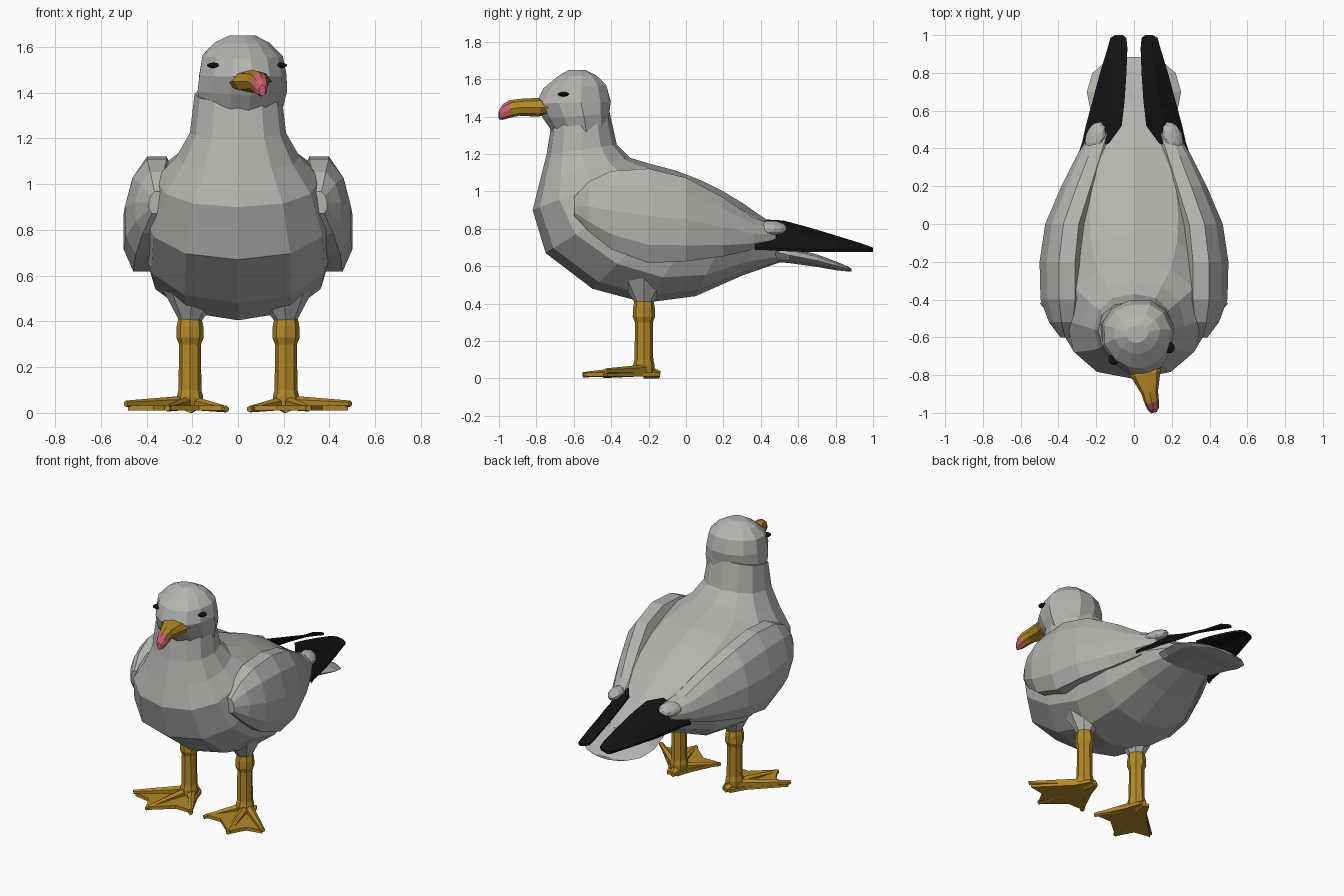
import bpy, bmesh, math
from math import sin, cos, pi, radians
from mathutils import Vector, Matrix
from mathutils.bvhtree import BVHTree

if "Cube" in bpy.data.objects:
    bpy.data.objects.remove(bpy.data.objects["Cube"])


def material(name, rgb):
    m = bpy.data.materials.new(name)
    m.use_nodes = True
    m.diffuse_color = (*rgb, 1)
    m.node_tree.nodes["Principled BSDF"].inputs["Base Color"].default_value = (*rgb, 1)
    return m


GREY = material("grey feathers", (0.45, 0.45, 0.43))
BLACK = material("black", (0.006, 0.006, 0.007))
YELLOW = material("ochre yellow", (0.45, 0.25, 0.02))
PINK = material("pink beak tip", (0.6, 0.12, 0.15))


def finish(name, bm, *mats):
    bmesh.ops.recalc_face_normals(bm, faces=bm.faces)
    me = bpy.data.meshes.new(name)
    bm.to_mesh(me)
    bm.free()
    for m in mats:
        me.materials.append(m)
    ob = bpy.data.objects.new(name, me)
    bpy.context.collection.objects.link(ob)
    return ob


def loft(rings):
    """Skin a list of closed rings and cap both ends."""
    bm = bmesh.new()
    loops = [[bm.verts.new(p) for p in r] for r in rings]
    n = len(loops[0])
    for a, b in zip(loops, loops[1:]):
        for i in range(n):
            j = (i + 1) % n
            bm.faces.new((a[i], a[j], b[j], b[i]))
    bm.faces.new(loops[0])
    bm.faces.new(loops[-1])
    return bm


def power(v, e):
    return math.copysign(abs(v) ** e, v)


def slice_ring(ay, az, by, bz, w, n=12, e=0.88, taper=0.0):
    """Ring between a front/bottom point and a back/top point, half width w."""
    a, b = Vector((0, ay, az)), Vector((0, by, bz))
    ring = []
    for i in range(n):
        t = 2 * pi * i / n
        c, s = power(cos(t), e), power(sin(t), e)
        p = (a + b) / 2 + (a - b) / 2 * c
        p.x = w * s * (1 - taper * max(0, cos(t)))
        ring.append(p)
    return ring


def cross_ring(x, y, z, hw, hh, n=10, lean=0.0):
    """Upright ring facing along y, leaning inwards with height."""
    ring = []
    for i in range(n):
        t = 2 * pi * i / n
        dz = hh * sin(t)
        ring.append(Vector((x + hw * power(cos(t), 0.85) - lean * dz, y, z + dz)))
    return ring


# Body, from neck to rump
body = [(-.72, 1.36, -.41, 1.43, .19), (-.745, 1.2, -.37, 1.25, .21),
        (-.78, 1.06, -.30, 1.18, .27), (-.82, .9, -.2, 1.15, .36),
        (-.75, .67, -.05, 1.11, .42), (-.5, .48, .08, 1.06, .43),
        (-.22, .405, .2, 1.0, .41), (.05, .44, .3, .94, .36),
        (.3, .55, .4, .87, .27), (.5, .62, .55, .77, .19),
        (.65, .63, .66, .68, .14)]
finish("body", loft([slice_ring(*r) for r in body]), GREY)

# Tail fan
tail = [(.38, .17, .70, .07), (.55, .22, .66, .045), (.7, .25, .63, .035),
        (.8, .22, .603, .025), (.86, .15, .587, .015), (.885, .06, .58, .008)]
finish("tail", loft([cross_ring(0, y, z, w, h) for y, w, z, h in tail]), GREY)

# Head and beak, turned a little to the left
turn = Matrix.Translation((0, -.5, 0)) @ Matrix.Rotation(radians(12), 4, "Z") \
    @ Matrix.Translation((0, .5, 0))
head = [(-.72, 1.32, -.42, 1.30, .18), (-.77, 1.39, -.41, 1.42, .2),
        (-.81, 1.47, -.40, 1.48, .195), (-.77, 1.55, -.425, 1.57, .18),
        (-.69, 1.615, -.48, 1.62, .125), (-.63, 1.65, -.54, 1.65, .06)]
bm = loft([slice_ring(*r, taper=.25) for r in head])
bm.transform(turn)
surface = BVHTree.FromBMesh(bm)
finish("head", bm, GREY)

beak = [(-.71, 1.44, .12, .025), (-.8, 1.45, .08, .05), (-.9, 1.45, .045, .045),
        (-.955, 1.44, .038, .047), (-.99, 1.425, .03, .042), (-1.01, 1.41, .015, .025)]
bm = loft([cross_ring(0, y, z, w, h, n=8) for y, z, w, h in beak])
bm.faces.ensure_lookup_table()
for f in bm.faces:
    f.material_index = int(f.calc_center_median().y < -.955)
bm.transform(turn)
finish("beak", bm, YELLOW, PINK)

wing = [(-.6, .36, .92, .03, .05), (-.52, .37, .92, .08, .14), (-.4, .38, .90, .115, .22),
        (-.2, .385, .87, .115, .265), (0, .36, .85, .11, .235), (.2, .285, .81, .10, .165),
        (.36, .22, .775, .085, .09), (.48, .17, .77, .06, .05)]
# Wing tip stations: y, inner x, inner z, outer x, outer z
primaries = [(.37, .25, .75, .295, .70), (.43, .13, .85, .275, .70),
             (.52, .065, .845, .255, .695), (.65, .05, .81, .22, .69),
             (.8, .04, .765, .18, .69), (.93, .035, .725, .14, .69),
             (.985, .04, .705, .125, .69), (1.0, .06, .70, .1, .69)]
toes = [(.05, -.44, .016), (.31, -.55, .02), (.49, -.43, .04)]
web = [(.24, -.14), (.17, -.15), (.14, -.24), (.05, -.43), (.17, -.43),
       (.31, -.55), (.37, -.44), (.48, -.42), (.29, -.23)]
leg = [(.02, .055), (.07, .058), (.1, .05), (.3, .048), (.33, .06), (.38, .058), (.44, .045)]


def mirrored(bm, s):
    bm.transform(Matrix.Scale(s, 4, (1, 0, 0)))
    return bm


def rod(bm, start, end, r1, r2, sides=6):
    start, end = Vector(start), Vector(end)
    d = end - start
    m = Matrix.Translation((start + end) / 2) @ d.to_track_quat("Z", "Y").to_matrix().to_4x4()
    bmesh.ops.create_cone(bm, cap_ends=True, segments=sides, radius1=r1, radius2=r2,
                          depth=d.length, matrix=m)


for side, s in (("left", 1), ("right", -1)):
    # Eye set against the head surface
    at, normal, _, _ = surface.find_nearest(turn @ Vector((s * .15, -.69, 1.52)))
    bm = bmesh.new()
    bmesh.ops.create_uvsphere(bm, u_segments=14, v_segments=8, radius=.03)
    bm.transform(Matrix.Translation(at) @ normal.to_track_quat("Z", "Y").to_matrix().to_4x4()
                 @ Matrix.Scale(.4, 4, (0, 0, 1)))
    finish(side + "_eye", bm, BLACK)

    # Folded wing
    bm = loft([cross_ring(x, y, z, w, h, lean=.12) for y, x, z, w, h in wing])
    finish(side + "_wing", mirrored(bm, s), GREY)

    # Dark wing tip, a thin arched blade
    rings = []
    for y, xi, zi, xo, zo in primaries:
        arch = (zi - zo) * .12
        top = [Vector((xi, y, zi)), Vector(((xi + xo) / 2, y, (zi + zo) / 2 + arch)),
               Vector((xo, y, zo))]
        rings.append(top + [p - Vector((0, 0, .014)) for p in reversed(top)])
    finish(side + "_wing_tip", mirrored(loft(rings), s), BLACK)

    # Covert feather lobe lying over the wing tip
    bm = bmesh.new()
    bmesh.ops.create_icosphere(bm, subdivisions=2, radius=1)
    bm.transform(Matrix.Translation((.205, .46, .805)) @ Matrix.Rotation(radians(20), 4, "Z")
                 @ Matrix.Rotation(radians(25), 4, "Y") @ Matrix.Diagonal((.055, .085, .035, 1)))
    finish(side + "_covert", mirrored(bm, s), GREY)

    # Leg with knee, and feather cuff
    bm = loft([[Vector((.21 + r * cos(i * pi / 4), -.225 + r * sin(i * pi / 4), z))
                for i in range(8)] for z, r in leg])
    finish(side + "_leg", mirrored(bm, s), YELLOW)
    bm = bmesh.new()
    rod(bm, (.21, -.225, .405), (.2, -.225, .53), .05, .13, 8)
    finish(side + "_leg_cuff", mirrored(bm, s), GREY)

    # Webbed foot
    bm = loft([[Vector((x, y, z)) for x, y in web] for z in (.01, .032)])
    for x, y, z in toes:
        rod(bm, (.21, -.2, .045), (x, y, z), .032, .014)
    rod(bm, (.21, -.22, .035), (.2, -.14, .02), .04, .02)
    for v in bm.verts:
        v.co.z = max(v.co.z, 0)
    finish(side + "_foot", mirrored(bm, s), YELLOW)
